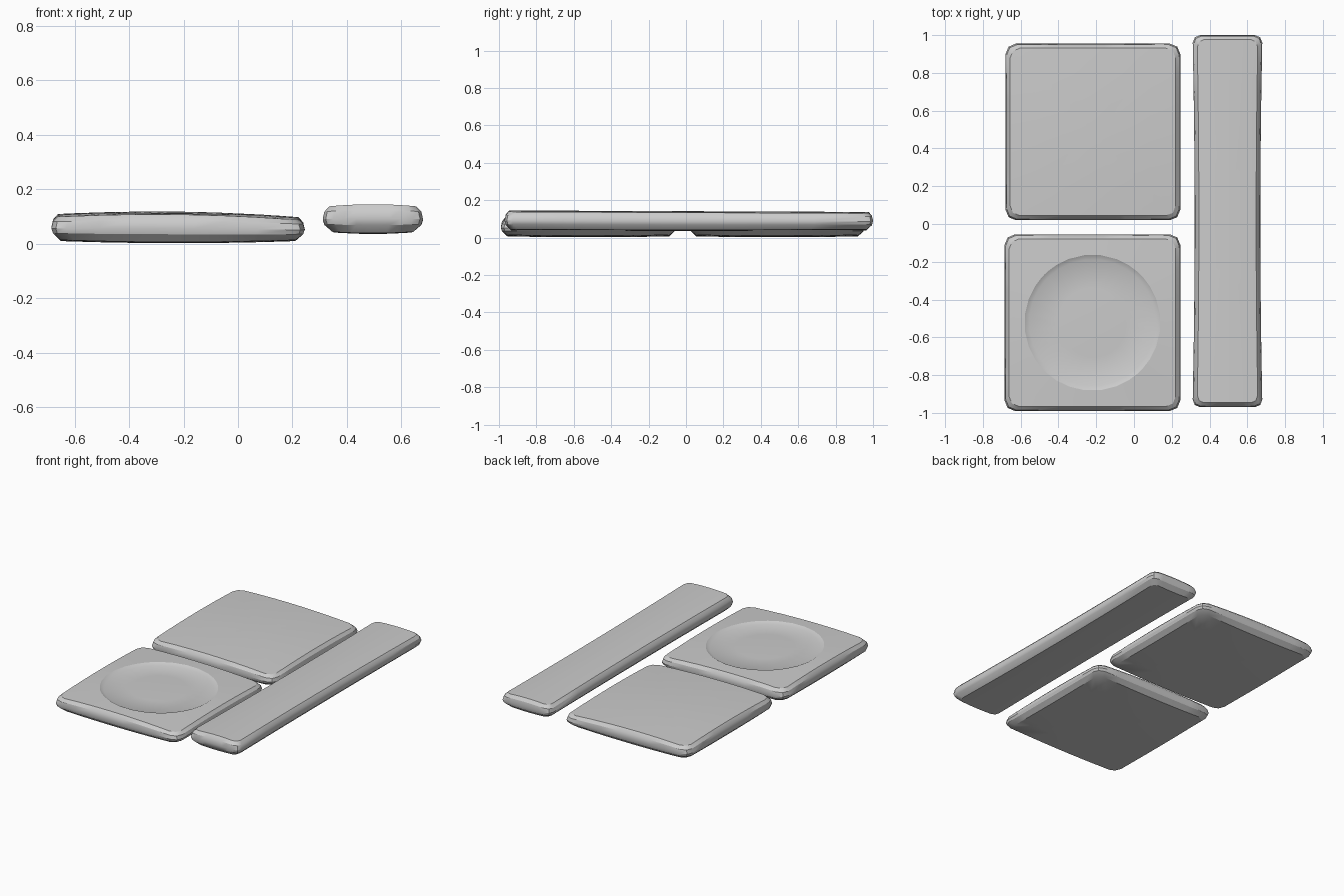
import bpy, bmesh, math

if "Cube" in bpy.data.objects:
    bpy.data.objects.remove(bpy.data.objects["Cube"])


def outline(hx, hy, corner):
    """Rectangle outline with clipped round corners and subdivided sides."""
    corners = []
    for i, (sx, sy) in enumerate([(1, 1), (-1, 1), (-1, -1), (1, -1)]):
        corners.append([(sx * (hx - corner) + corner * math.cos(math.radians(a)),
                         sy * (hy - corner) + corner * math.sin(math.radians(a)))
                        for a in (90 * i, 90 * i + 45, 90 * i + 90)])
    pts = []
    for i, arc in enumerate(corners):
        pts += arc
        (ax, ay), (bx, by) = arc[-1], corners[(i + 1) % 4][0]
        for k in range(1, 7):
            t = k / 7
            pts.append((ax + (bx - ax) * t, ay + (by - ay) * t))
    return pts


def slab(name, x0, x1, y0, y1, top, bottom, corner=0.055, pinch=0.0, dish=None):
    """Pillowed slab; top and bottom are height functions of u, v in -1..1."""
    cx, cy, hx, hy = (x0 + x1) / 2, (y0 + y1) / 2, (x1 - x0) / 2, (y1 - y0) / 2
    base = outline(hx, hy, corner)
    bm = bmesh.new()

    def vert(x, y, mix, drop=0.0):
        u, v = x / hx, y / hy
        z = bottom(u, v) * (1 - mix) + top(u, v) * mix - drop
        return bm.verts.new((cx + x * (1 - pinch * (1 - v * v)), cy + y, z))

    def scaled(fx, fy, mix):
        return [vert(x * fx, y * fy, mix) for x, y in base]

    def circle(r, drop):
        return [vert(r * math.cos(a), r * math.sin(a), 1, drop)
                for a in (math.atan2(y, x) for x, y in base)]

    # underside, then rounded rim
    rings = [scaled(s, s, 0) for s in (0.3, 0.65)]
    for d, mix in ((0.035, 0), (0.006, 0.28), (0, 0.5), (0.006, 0.8), (0.024, 1)):
        rings.append(scaled((hx - d) / hx, (hy - d) / hy, mix))
    # top, plain or with a sunken round dish
    if dish:
        rings += [circle(dish, 0), circle(dish - 0.025, 0.014),
                  circle(dish * 0.5, 0.014)]
        end_drop = 0.014
    else:
        rings += [scaled(s, s, 1) for s in (0.65, 0.3)]
        end_drop = 0

    n = len(base)
    for a, b in zip(rings, rings[1:]):
        for i in range(n):
            j = (i + 1) % n
            bm.faces.new((a[i], a[j], b[j], b[i]))
    low, high = vert(0, 0, 0), vert(0, 0, 1, end_drop)
    for i in range(n):
        j = (i + 1) % n
        bm.faces.new((rings[0][j], rings[0][i], low))
        bm.faces.new((rings[-1][i], rings[-1][j], high))
    bmesh.ops.recalc_face_normals(bm, faces=bm.faces)

    mesh = bpy.data.meshes.new(name)
    bm.to_mesh(mesh)
    bm.free()
    ob = bpy.data.objects.new(name, mesh)
    bpy.context.collection.objects.link(ob)
    bpy.ops.object.select_all(action='DESELECT')
    ob.select_set(True)
    bpy.context.view_layer.objects.active = ob
    bpy.ops.object.shade_smooth_by_angle(angle=math.radians(30))
    return ob


# square tiles: gently domed above and below
def tile_top(u, v):
    return 0.118 - 0.016 * u * u - 0.012 * v * v - 0.006 * u


def tile_bottom(u, v):
    return 0.002 + 0.009 * u * u + 0.005 * v * v


slab("back_tile", -0.68, 0.245, 0.02, 0.955, tile_top, tile_bottom)
slab("front_dish_tile", -0.685, 0.245, -0.99, -0.055, tile_top, tile_bottom, dish=0.36)

# long side bar: raised, slightly waisted
slab("side_bar", 0.31, 0.68, -0.97, 1.0,
     lambda u, v: 0.141 - 0.010 * u * u - 0.004 * v,
     lambda u, v: 0.036 + 0.008 * u * u + 0.003 * v * v,
     corner=0.04, pinch=0.06)
